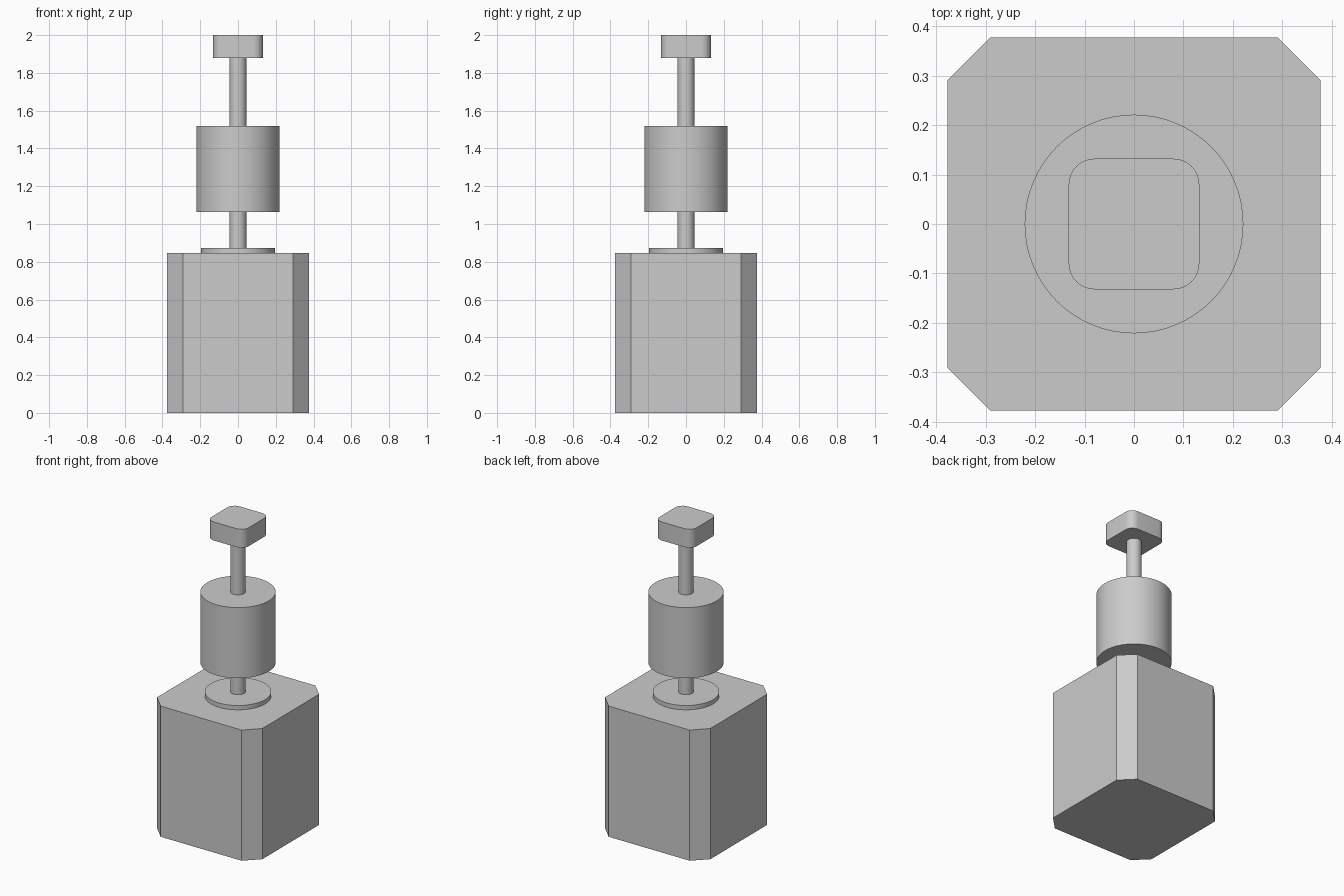
import bpy
import bmesh
import math

cube = bpy.data.objects.get("Cube")
if cube:
    bpy.data.objects.remove(cube, do_unlink=True)

grey = bpy.data.materials.new("plain grey")
grey.use_nodes = True
colour = (0.6, 0.6, 0.6, 1)
grey.diffuse_color = colour
grey.node_tree.nodes["Principled BSDF"].inputs["Base Color"].default_value = colour


def finish(name, smooth):
    obj = bpy.context.object
    obj.name = name
    obj.data.materials.append(grey)
    if smooth:
        bpy.ops.object.shade_smooth_by_angle(angle=math.radians(35))
    return obj


def cylinder(name, radius, bottom, top, sides=64):
    bpy.ops.mesh.primitive_cylinder_add(
        vertices=sides, radius=radius, depth=top - bottom,
        location=(0, 0, (bottom + top) / 2))
    return finish(name, True)


def block(name, half, bottom, top, corner, segments):
    """Square block with its four upright edges cut or rounded."""
    bpy.ops.mesh.primitive_cube_add(size=1, location=(0, 0, (bottom + top) / 2))
    mesh = bpy.context.object.data
    bm = bmesh.new()
    bm.from_mesh(mesh)
    bmesh.ops.scale(bm, vec=(2 * half, 2 * half, top - bottom), verts=bm.verts)
    upright = [e for e in bm.edges
               if abs(e.verts[0].co.z - e.verts[1].co.z) > 0.01]
    bmesh.ops.bevel(bm, geom=upright, offset=corner, offset_type='OFFSET',
                    segments=segments, profile=0.5, affect='EDGES')
    bm.to_mesh(mesh)
    bm.free()
    return finish(name, segments > 1)


# Chamfered base and the collar on top of it
block("base", 0.377, 0, 0.846, 0.087, 1)
cylinder("collar", 0.195, 0.846, 0.874)

# Shaft with the drum around it
cylinder("lower_shaft", 0.045, 0.874, 1.063, 32)
cylinder("drum", 0.221, 1.063, 1.52)
cylinder("upper_shaft", 0.045, 1.52, 1.88, 32)

# Rounded square knob
block("knob", 0.132, 1.88, 2.0, 0.052, 8)
